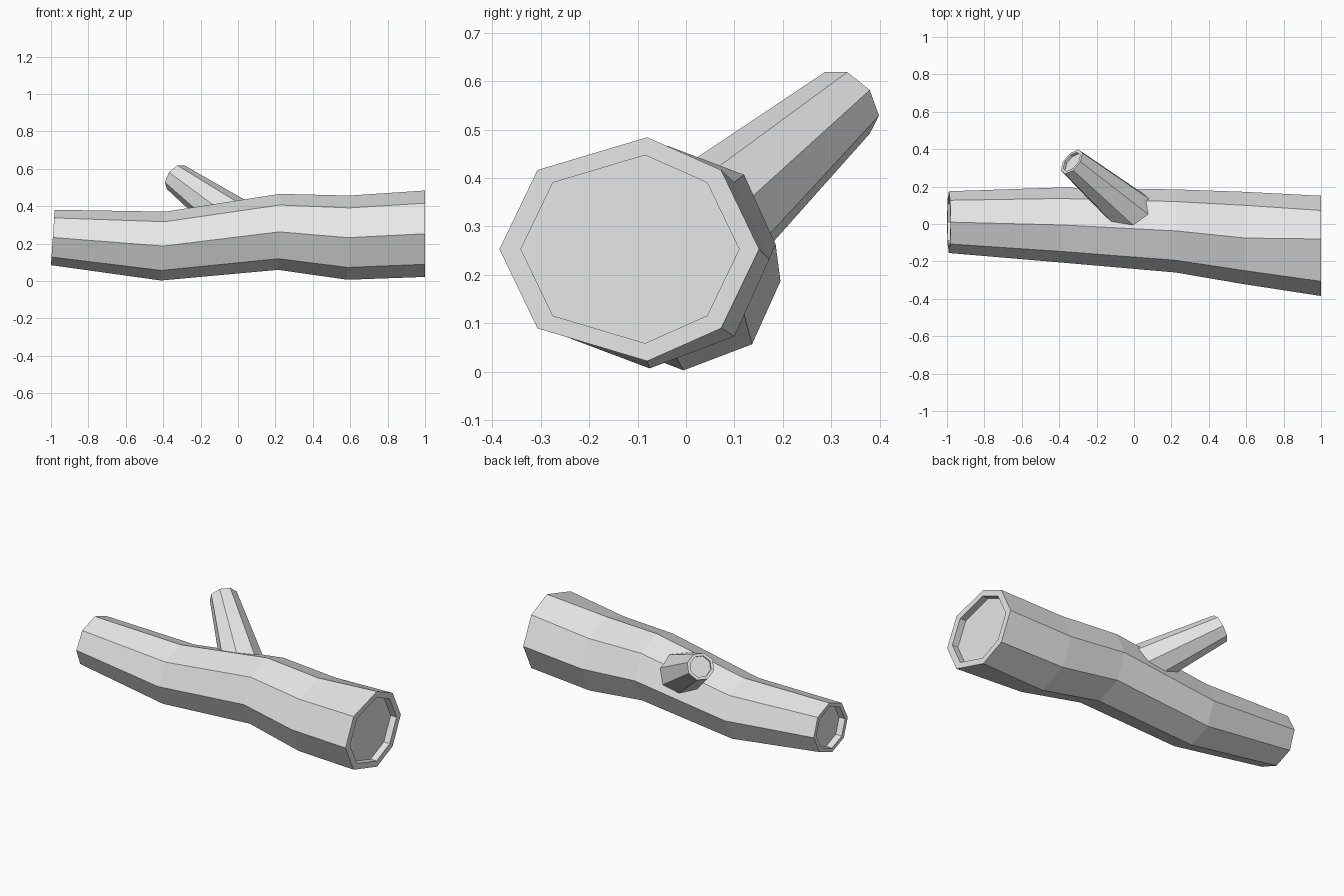
import bpy, bmesh
from math import cos, sin, pi
from mathutils import Vector

cube = bpy.data.objects.get("Cube")
if cube:
    bpy.data.objects.remove(cube)

bark = bpy.data.materials.new("pale grey wood")
bark.use_nodes = True
GREY = (0.8, 0.8, 0.8, 1)
bark.diffuse_color = GREY
bark.node_tree.nodes["Principled BSDF"].inputs["Base Color"].default_value = GREY

SIDES = 8


def recess(ring, scale, depth):
    """Rim, inner wall and floor rings for a hollowed end."""
    centre = sum(ring, Vector()) / SIDES
    rim = [centre + (p - centre) * scale for p in ring]
    return rim, [p + depth for p in rim]


def build_tube(name, rings):
    """Skin a list of rings and close both ends."""
    bm = bmesh.new()
    loops = [[bm.verts.new(p) for p in ring] for ring in rings]
    for a, b in zip(loops, loops[1:]):
        for i in range(SIDES):
            j = (i + 1) % SIDES
            bm.faces.new((a[i], a[j], b[j], b[i]))
    bm.faces.new(loops[0])
    bm.faces.new(loops[-1])
    bmesh.ops.recalc_face_normals(bm, faces=bm.faces)
    mesh = bpy.data.meshes.new(name)
    bm.to_mesh(mesh)
    bm.free()
    mesh.materials.append(bark)
    obj = bpy.data.objects.new(name, mesh)
    bpy.context.collection.objects.link(obj)
    return obj


# Trunk sections: x, centre y, centre z, y radius, z radius, lean of x, shift of ridge
sections = [
    (-0.99, 0.01, 0.233, 0.165, 0.148, 0.01, 0),
    (-0.4, -0.005, 0.187, 0.2, 0.184, 0.012, 0),
    (0.22, -0.037, 0.263, 0.222, 0.203, 0.005, 0),
    (0.59, -0.075, 0.232, 0.247, 0.225, 0.005, 0),
    (1.0, -0.117, 0.253, 0.268, 0.231, 0, 0.037),
]
trunk = []
for x, y, z, ry, rz, lean, shift in sections:
    ring = []
    for i in range(SIDES):
        a = 2 * pi * i / SIDES
        ridge = shift if i in (2, 6) else 0
        ring.append(Vector((x + lean * sin(a), y + ry * cos(a) + ridge, z + rz * sin(a))))
    trunk.append(ring)

# Hollowed ends of the trunk
left_rim, left_floor = recess(trunk[-1], 0.84, Vector((-0.04, 0, 0)))
right_rim, right_floor = recess(trunk[0], 0.84, Vector((0.04, 0, 0)))
build_tube("trunk", [right_floor, right_rim] + trunk + [left_rim, left_floor])

# Side branch, tapering up and back with a hollowed tip
base, tip = Vector((0.02, 0.035, 0.295)), Vector((-0.333, 0.333, 0.555))
axis = (tip - base).normalized()
side = axis.cross(Vector((0, 0, 1))).normalized()
up = side.cross(axis)


def branch_ring(centre, radius):
    angles = [2 * pi * (i + 0.5) / SIDES for i in range(SIDES)]
    return [centre + radius * (side * cos(a) + up * sin(a)) for a in angles]


foot, end = branch_ring(base, 0.13), branch_ring(tip, 0.079)
build_tube("branch", [foot, end, *recess(end, 0.78, axis * -0.015)])
